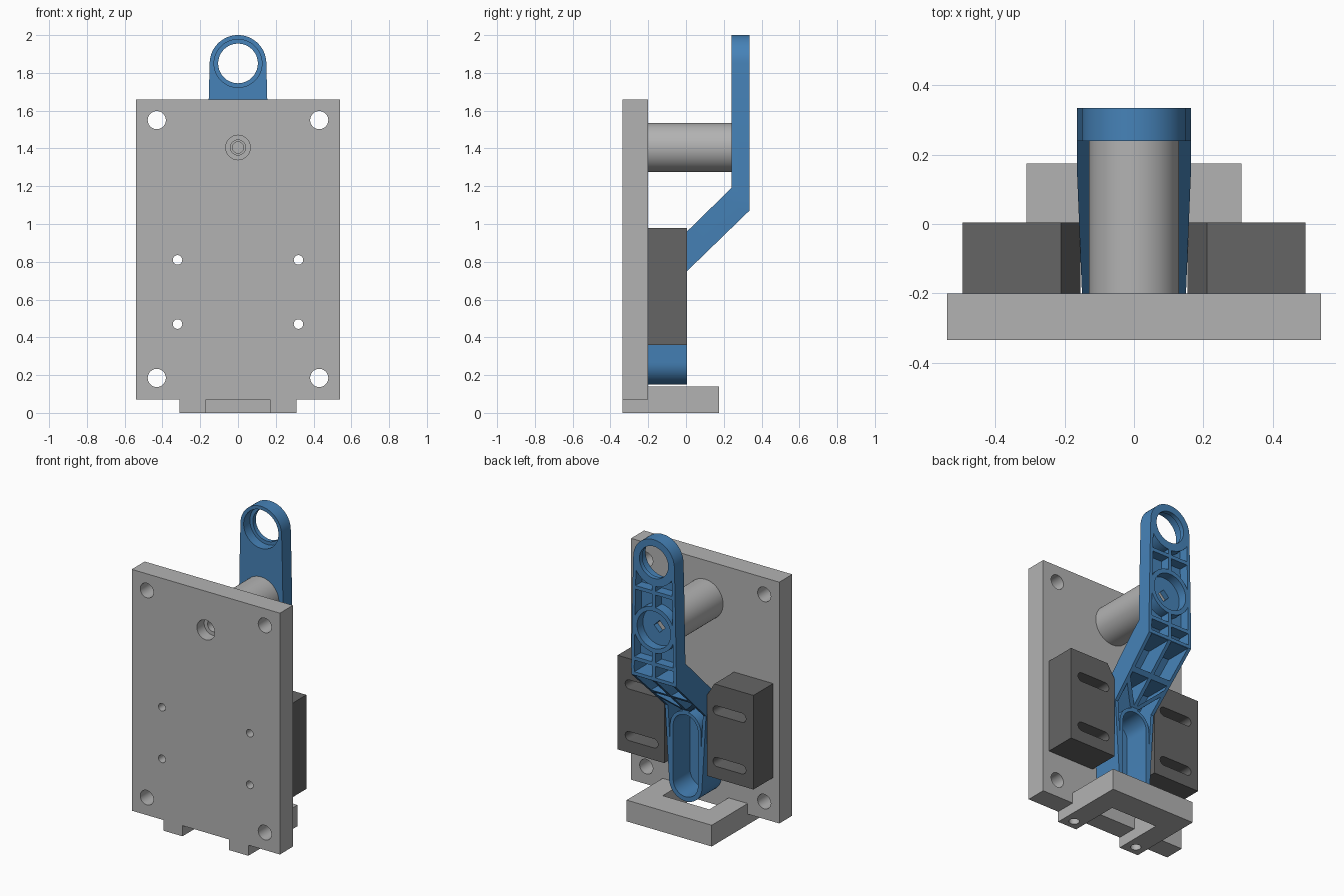
import bpy, bmesh
from math import cos, sin, pi, radians

if "Cube" in bpy.data.objects:
    bpy.data.objects.remove(bpy.data.objects["Cube"])


def material(name, rgb):
    m = bpy.data.materials.new(name)
    m.use_nodes = True
    m.diffuse_color = (*rgb, 1)
    m.node_tree.nodes["Principled BSDF"].inputs["Base Color"].default_value = (*rgb, 1)
    return m


GREY = material("light grey metal", (0.45, 0.45, 0.45))
DARK = material("dark grey", (0.13, 0.13, 0.13))
BLUE = material("blue plastic", (0.061, 0.225, 0.48))


# ---- helpers: outlines, prisms and booleans ----
def arc(cx, cy, r, start, end, n=24):
    steps = [radians(start + (end - start) * i / n) for i in range(n + 1)]
    return [(cx + r * cos(a), cy + r * sin(a)) for a in steps]


def circle(cx, cy, r, n=48):
    return arc(cx, cy, r, 0, 360, n)[:-1]


def rect(x0, x1, y0, y1):
    return [(x0, y0), (x1, y0), (x1, y1), (x0, y1)]


def prism(name, points, axis, lo, hi):
    """Extrude a 2D outline along an axis from lo to hi."""
    place = {"x": lambda p, d: (d, p[0], p[1]),
             "y": lambda p, d: (p[0], d, p[1]),
             "z": lambda p, d: (p[0], p[1], d)}[axis]
    bm = bmesh.new()
    ends = [[bm.verts.new(place(p, d)) for p in points] for d in (lo, hi)]
    bm.faces.new(ends[0])
    bm.faces.new(ends[1])
    for i in range(len(points)):
        j = (i + 1) % len(points)
        bm.faces.new((ends[0][i], ends[0][j], ends[1][j], ends[1][i]))
    bmesh.ops.recalc_face_normals(bm, faces=bm.faces)
    me = bpy.data.meshes.new(name)
    bm.to_mesh(me)
    bm.free()
    ob = bpy.data.objects.new(name, me)
    bpy.context.collection.objects.link(ob)
    return ob


def combine(target, other, op="DIFFERENCE"):
    """Apply a boolean to target and delete the other object."""
    mod = target.modifiers.new("cut", "BOOLEAN")
    mod.operation, mod.object, mod.solver = op, other, "EXACT"
    dg = bpy.context.evaluated_depsgraph_get()
    me = bpy.data.meshes.new_from_object(target.evaluated_get(dg), depsgraph=dg)
    target.modifiers.clear()
    target.data = me
    bpy.data.objects.remove(other)


def cut(target, points, axis, lo, hi):
    combine(target, prism("cutter", points, axis, lo, hi))


def finish(ob, mat):
    ob.data.materials.clear()
    ob.data.materials.append(mat)
    for p in ob.data.polygons:
        p.material_index = 0
    bpy.ops.object.select_all(action="DESELECT")
    ob.select_set(True)
    bpy.context.view_layer.objects.active = ob
    bpy.ops.object.shade_smooth_by_angle(angle=radians(30))


PIVOT, EYE = 1.405, 1.85

# ---- back plate with mounting holes ----
plate = prism("mounting_plate", rect(-0.54, 0.54, 0.07, 1.66), "y", -0.335, -0.2)
for s in (-1, 1):
    for z in (0.185, 1.55):
        cut(plate, circle(s * 0.43, z, 0.048), "y", -0.5, 0)
    for z in (0.47, 0.81):
        cut(plate, circle(s * 0.32, z, 0.025, 32), "y", -0.5, 0)
cut(plate, circle(0, PIVOT, 0.065), "y", -0.5, -0.26)
cut(plate, circle(0, PIVOT, 0.04), "y", -0.5, -0.1)
finish(plate, GREY)

# ---- standoff post with blind screw hole ----
post = prism("standoff_post", circle(0, PIVOT, 0.13, 64), "y", -0.2, 0.24)
cut(post, circle(0, PIVOT, 0.03), "y", -0.3, 0.0)
finish(post, GREY)

# ---- U-shaped foot bracket with two tabs under the plate ----
foot = prism("foot_bracket", rect(-0.31, 0.31, -0.2, 0.175), "z", 0, 0.14)
for s in (-1, 1):
    tab = rect(min(s * 0.17, s * 0.31), max(s * 0.17, s * 0.31), -0.335, -0.19)
    combine(foot, prism("tab", tab, "z", 0, 0.07), "UNION")
cut(foot, rect(-0.17, 0.17, -0.4, 0.0), "z", -0.1, 0.3)
for s in (-1, 1):
    cut(foot, circle(s * 0.24, -0.27, 0.032, 32), "z", -0.1, 0.2)
finish(foot, GREY)

# ---- slotted guide blocks, inner top corner chamfered ----
for s, side in ((1, "left"), (-1, "right")):
    outline = [(s * x, z) for x, z in
               ((0.155, 0.36), (0.495, 0.36), (0.495, 0.98), (0.21, 0.98), (0.155, 0.89))]
    block = prism(side + "_guide_block", outline, "y", -0.2, 0.005)
    for z in (0.47, 0.81):
        slot = arc(s * 0.32 + 0.09, z, 0.03, -90, 90, 12) + arc(s * 0.32 - 0.09, z, 0.03, 90, 270, 12)
        cut(block, slot, "y", -0.4, 0.2)
    finish(block, DARK)


# ---- cranked lever arm ----
def arm_outline(t):
    """Front outline of the arm, inset by t."""
    sides = [(0.15 - t, 0.76), (0.165 - t, 1.12), (0.155 - t, 1.66)]
    return (arc(0, 0.27, 0.12 - t, 180, 360) + sides + arc(0, EYE, 0.15 - t, 0, 180, 32)
            + [(-x, z) for x, z in reversed(sides)])


arm = prism("lever_arm", arm_outline(0), "y", -0.4, 0.6)
side_profile = [(-0.2, 0.1), (0.005, 0.1), (0.005, 0.75), (0.335, 1.07),
                (0.335, 2.1), (0.24, 2.1), (0.24, 1.19), (-0.2, 0.76)]
combine(arm, prism("profile", side_profile, "x", -0.4, 0.4), "INTERSECT")

# hollow of the arm, open at the back
hollow = prism("hollow", arm_outline(0.022), "y", -0.5, 0.7)
hollow_profile = [(-0.17, 0.05), (0.5, 0.05), (0.5, 2.2), (0.27, 2.2), (0.27, 1.18), (-0.17, 0.75)]
combine(hollow, prism("profile", hollow_profile, "x", -0.4, 0.4), "INTERSECT")


def oval(r):
    return arc(0, 0.63, r, 0, 180) + arc(0, 0.27, r, 180, 360)


# ribs and bosses left standing inside the hollow
kept = [circle(0, EYE, 0.156), circle(0, PIVOT, 0.15), oval(0.112),
        rect(-0.012, 0.012, 0.7, 1.75)]
kept += [rect(-0.3, 0.3, z - 0.012, z + 0.012) for z in (0.9, 1.08, 1.18, 1.65)]
kept += [[(0, 0.72), (s * 0.17, 0.87), (s * 0.17, 0.9), (0, 0.75)] for s in (-1, 1)]
for outline in kept:
    cut(hollow, outline, "y", -0.6, 0.8)
combine(arm, hollow)

# eye with counterbore, pivot recess with square hole, long oval cup
cut(arm, circle(0, EYE, 0.105, 64), "y", 0, 0.6)
cut(arm, circle(0, EYE, 0.127, 64), "y", 0, 0.305)
cut(arm, circle(0, PIVOT, 0.122), "y", 0.275, 0.6)
cut(arm, circle(0, PIVOT, 0.04, 4), "y", 0.2, 0.6)
cut(arm, oval(0.09), "y", -0.17, 0.3)
finish(arm, BLUE)
